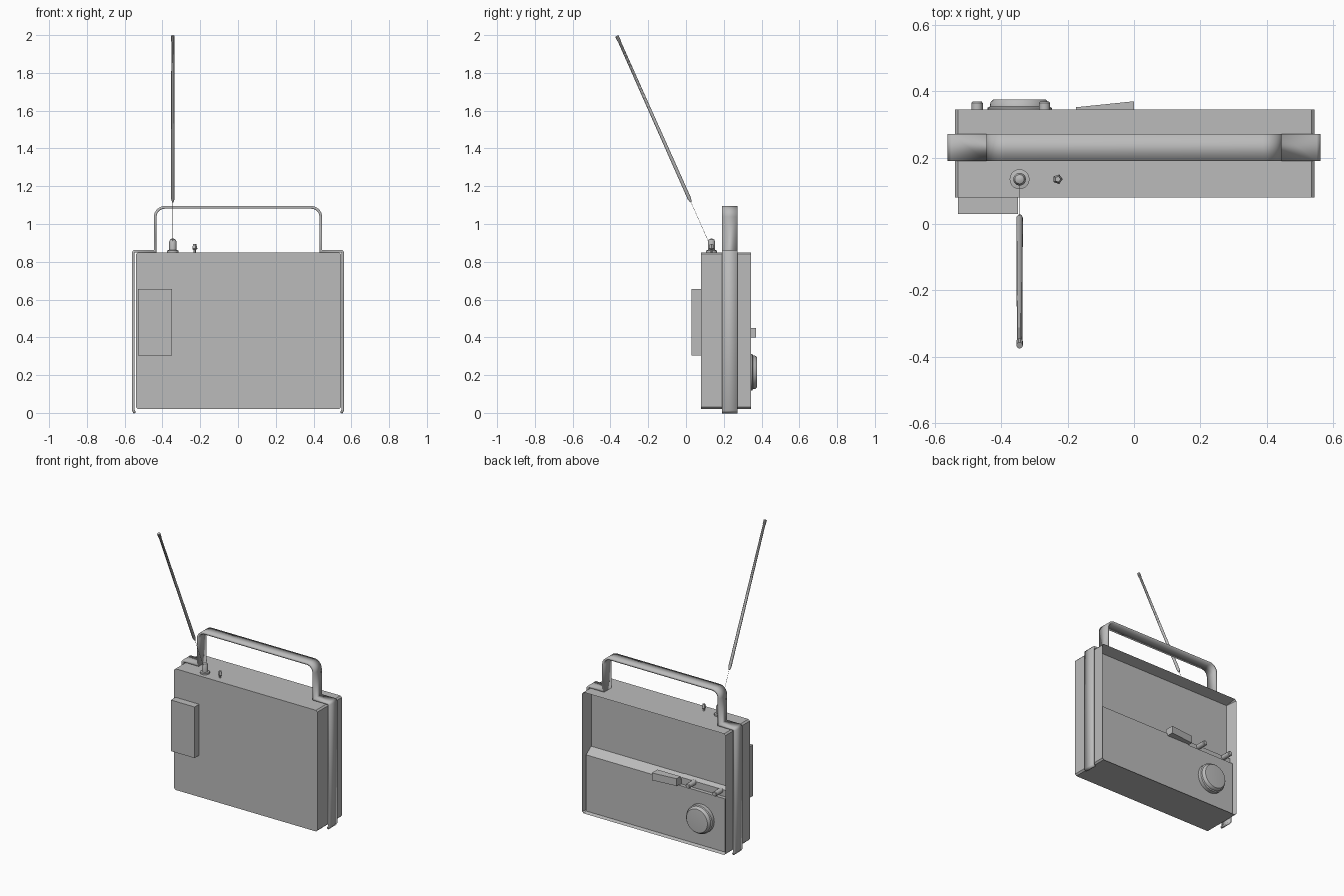
import bpy, bmesh, math
from mathutils import Vector

if "Cube" in bpy.data.objects:
    bpy.data.objects.remove(bpy.data.objects["Cube"], do_unlink=True)

GREY = (0.5, 0.5, 0.5, 1)
mat = bpy.data.materials.new("plain grey")
mat.use_nodes = True
mat.diffuse_color = GREY
mat.node_tree.nodes["Principled BSDF"].inputs["Base Color"].default_value = GREY


def finish(bm, name, smooth=False):
    me = bpy.data.meshes.new(name)
    bmesh.ops.recalc_face_normals(bm, faces=bm.faces)
    bm.to_mesh(me)
    bm.free()
    me.materials.append(mat)
    ob = bpy.data.objects.new(name, me)
    bpy.context.collection.objects.link(ob)
    if smooth:
        bpy.ops.object.select_all(action="DESELECT")
        bpy.context.view_layer.objects.active = ob
        ob.select_set(True)
        bpy.ops.object.shade_smooth_by_angle(angle=math.radians(35))
    return ob


def prism(name, points, direction):
    """Extrude a flat outline along a direction."""
    bm = bmesh.new()
    face = bm.faces.new([bm.verts.new(p) for p in points])
    out = bmesh.ops.extrude_face_region(bm, geom=[face])
    verts = [g for g in out["geom"] if isinstance(g, bmesh.types.BMVert)]
    bmesh.ops.translate(bm, vec=direction, verts=verts)
    return finish(bm, name)


def box(name, x, y, z):
    return prism(name, [(x[0], y[0], z[0]), (x[1], y[0], z[0]),
                        (x[1], y[0], z[1]), (x[0], y[0], z[1])],
                 (0, y[1] - y[0], 0))


def turned(name, origin, axis, profile, sides=24):
    """Revolve (radius, height) pairs around an axis and cap both ends."""
    bm = bmesh.new()
    turn = Vector((0, 0, 1)).rotation_difference(Vector(axis))
    rings = []
    for r, h in profile:
        angles = [math.tau * i / sides for i in range(sides)]
        rings.append([bm.verts.new(Vector(origin) + turn @ Vector(
            (r * math.cos(a), r * math.sin(a), h))) for a in angles])
    for low, high in zip(rings, rings[1:]):
        for i in range(sides):
            j = (i + 1) % sides
            bm.faces.new((low[i], low[j], high[j], high[i]))
    bm.faces.new(rings[0])
    bm.faces.new(rings[-1])
    return finish(bm, name, smooth=sides > 6)


# Case with chamfered corners and a deep recess in its back
X0, X1, C = -0.54, 0.545, 0.01
Z0, Z1 = 0.02, 0.85
outline = [(X0 + C, Z0), (X1 - C, Z0), (X1, Z0 + C), (X1, Z1 - C),
           (X1 - C, Z1), (X0 + C, Z1), (X0, Z1 - C), (X0, Z0 + C)]
case = prism("case", [(x, 0.08, z) for x, z in outline], (0, 0.265, 0))
bm = bmesh.new()
bm.from_mesh(case.data)
bm.faces.ensure_lookup_table()
back = max(bm.faces, key=lambda f: f.calc_center_median().y)
bmesh.ops.inset_region(bm, faces=[back], thickness=0.018)
bmesh.ops.translate(bm, vec=(0, -0.075, 0), verts=back.verts)
bm.to_mesh(case.data)
bm.free()

# Lower panel with sloped ledge, and the part with the control slot
ledge = [(0.26, 0.03), (0.325, 0.03), (0.325, 0.415), (0.26, 0.46)]
slot = [(0.26, 0.03), (0.325, 0.03), (0.325, 0.395), (0.30, 0.395),
        (0.30, 0.44), (0.26, 0.46)]
prism("lower_panel", [(0.53, y, z) for y, z in ledge], (-0.705, 0, 0))
prism("control_slot", [(-0.175, y, z) for y, z in slot], (-0.35, 0, 0))

# Slanted pointer plate in the middle of the ledge
prism("pointer_plate", [(0, 0.31, 0.40), (0, 0.37, 0.40),
                        (-0.175, 0.352, 0.40), (-0.175, 0.31, 0.40)],
      (0, 0, 0.05))

# Strap that runs up both sides and forms the handle
half = [(0.546, 0.0), (0.555, 0.015), (0.555, 0.848), (0.548, 0.856),
        (0.438, 0.856)]
R = 0.05
for i in range(9):
    a = math.radians(90 * i / 8)
    half.append((0.438 - R + R * math.cos(a), 1.038 + R * math.sin(a)))
path = half + [(-x, z) for x, z in reversed(half)]
bm = bmesh.new()
front = [bm.verts.new((x, 0.19, z)) for x, z in path]
rear = [bm.verts.new((x, 0.272, z)) for x, z in path]
for i in range(len(path) - 1):
    bm.faces.new((front[i], front[i + 1], rear[i + 1], rear[i]))
strap = finish(bm, "handle_strap", smooth=True)
mod = strap.modifiers.new("thickness", "SOLIDIFY")
mod.thickness = 0.014
mod.offset = 0
mod.use_even_offset = True

# Box on the front
box("front_box", (-0.53, -0.35), (0.03, 0.085), (0.305, 0.655))

# Tuning dial and small knobs on the back
turned("tuning_dial", (-0.345, 0.32, 0.215), (0, 1, 0),
       [(0.097, 0), (0.097, 0.03), (0.09, 0.034), (0.088, 0.046),
        (0.08, 0.055), (0.07, 0.056)], 32)
for side, x in (("outer", -0.473), ("inner", -0.27)):
    turned(side + "_knob", (x, 0.295, 0.43), (0, 1, 0),
           [(0.017, 0), (0.017, 0.07), (0.013, 0.075)], 12)

# Aerial socket and small switch on top
turned("aerial_socket", (-0.345, 0.135, 0.845), (0, 0, 1),
       [(0.03, 0), (0.03, 0.015), (0.019, 0.017), (0.019, 0.062),
        (0.014, 0.073), (0.006, 0.077)], 20)
turned("top_switch", (-0.23, 0.135, 0.845), (0, 0, 1),
       [(0.008, 0), (0.008, 0.018), (0.015, 0.024), (0.009, 0.05)], 5)

# Leaning aerial with a hair-thin lower section
foot, top = Vector((-0.345, 0.022, 1.125)), Vector((-0.345, -0.366, 1.996))
lean = (top - foot).normalized()
length = (top - foot).length
turned("aerial", foot, lean,
       [(0.004, -0.01), (0.01, 0.01), (0.008, length - 0.03),
        (0.01, length - 0.03), (0.01, length)], 10)
turned("aerial_wire", foot, lean, [(0.001, -0.24), (0.001, 0)], 6)
